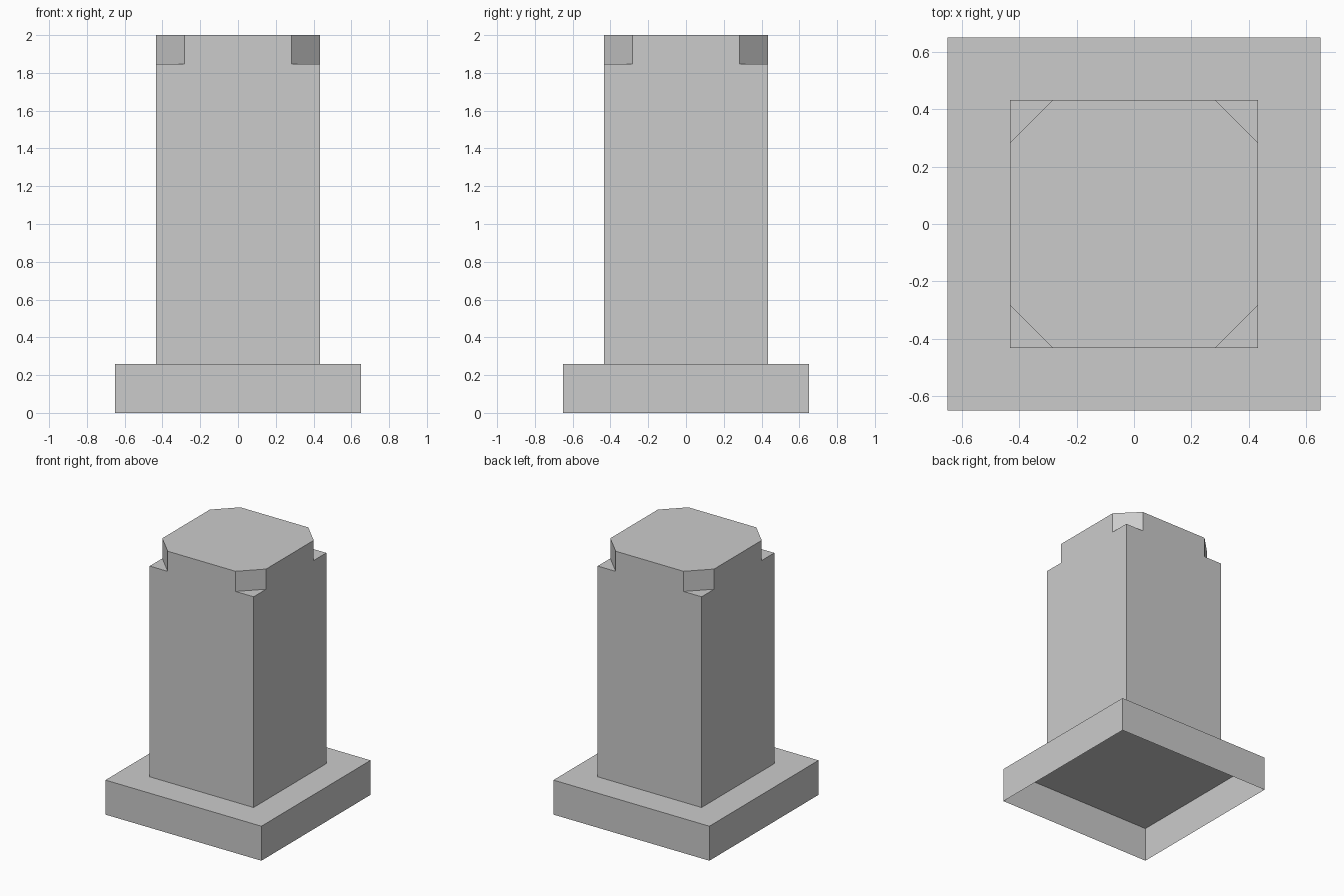
import bpy, bmesh

if "Cube" in bpy.data.objects:
    bpy.data.objects.remove(bpy.data.objects["Cube"])

BASE, BASE_H = 0.65, 0.26          # plinth half width and height
HALF, CUT = 0.433, 0.283           # shaft half width, start of corner notch
NOTCH_Z, TOP_Z = 1.848, 2.0


def make_object(name, bm):
    bmesh.ops.recalc_face_normals(bm, faces=bm.faces)
    mesh = bpy.data.meshes.new(name)
    bm.to_mesh(mesh)
    bm.free()
    obj = bpy.data.objects.new(name, mesh)
    bpy.context.collection.objects.link(obj)
    return obj


def ring(bm, x, y, z):
    """Four verts: (x, y) turned by quarter turns."""
    verts = []
    for _ in range(4):
        verts.append(bm.verts.new((x, y, z)))
        x, y = -y, x
    return verts


# Plinth: square shell, open underneath
bm = bmesh.new()
low = ring(bm, BASE, BASE, 0)
high = ring(bm, BASE, BASE, BASE_H)
bm.faces.new(high)
for i in range(4):
    j = (i + 1) % 4
    bm.faces.new((low[i], low[j], high[j], high[i]))
make_object("plinth", bm)

# Shaft: square pillar with a notch cut diagonally from each top corner
bm = bmesh.new()
foot = ring(bm, HALF, HALF, BASE_H)
corner = ring(bm, HALF, HALF, NOTCH_Z)
a_low, a_top = (ring(bm, HALF, CUT, z) for z in (NOTCH_Z, TOP_Z))
b_low, b_top = (ring(bm, CUT, HALF, z) for z in (NOTCH_Z, TOP_Z))
for i in range(4):
    j = (i + 1) % 4
    # notch ledge, diagonal notch wall, then the stepped side of the shaft
    bm.faces.new((corner[i], b_low[i], a_low[i]))
    bm.faces.new((a_low[i], b_low[i], b_top[i], a_top[i]))
    bm.faces.new((foot[i], foot[j], corner[j], a_low[j],
                  a_top[j], b_top[i], b_low[i], corner[i]))
bm.faces.new([v for pair in zip(a_top, b_top) for v in pair])
make_object("shaft", bm)
